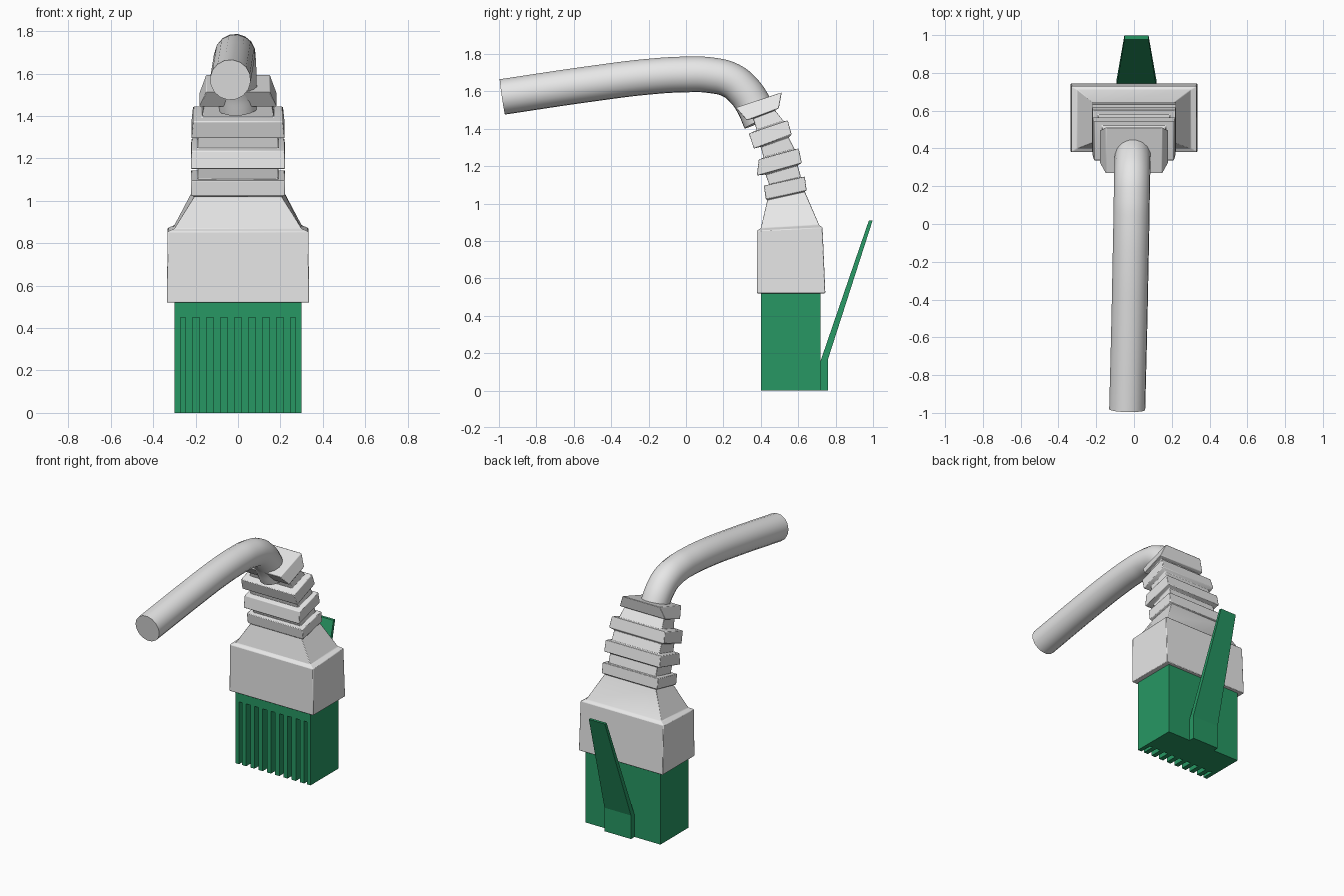
import bpy
import bmesh
import math
from mathutils import Matrix

cube = bpy.data.objects.get("Cube")
if cube:
    bpy.data.objects.remove(cube, do_unlink=True)


def material(name, colour):
    mat = bpy.data.materials.new(name)
    mat.use_nodes = True
    mat.diffuse_color = (*colour, 1)
    mat.node_tree.nodes["Principled BSDF"].inputs["Base Color"].default_value = (*colour, 1)
    return mat


green = material("green plastic", (0.02, 0.31, 0.125))
grey = material("light grey rubber", (0.8, 0.8, 0.8))


def finish(name, bm, mat):
    bmesh.ops.recalc_face_normals(bm, faces=bm.faces)
    mesh = bpy.data.meshes.new(name)
    bm.to_mesh(mesh)
    bm.free()
    mesh.materials.append(mat)
    obj = bpy.data.objects.new(name, mesh)
    bpy.context.collection.objects.link(obj)
    return obj


def add_box(bm, low, high):
    size = [b - a for a, b in zip(low, high)]
    centre = [(a + b) / 2 for a, b in zip(low, high)]
    bmesh.ops.create_cube(bm, size=1, matrix=Matrix.Translation(centre) @ Matrix.Diagonal((*size, 1)))


def loft(bm, loops):
    rings = [[bm.verts.new(p) for p in loop] for loop in loops]
    for a, b in zip(rings, rings[1:]):
        for i in range(len(a)):
            j = (i + 1) % len(a)
            bm.faces.new((a[i], a[j], b[j], b[i]))
    bm.faces.new(rings[0][::-1])
    bm.faces.new(rings[-1])


def activate(obj):
    bpy.ops.object.select_all(action="DESELECT")
    obj.select_set(True)
    bpy.context.view_layer.objects.active = obj


def smooth(obj):
    activate(obj)
    bpy.ops.object.shade_smooth_by_angle(angle=math.radians(35))


# Plug body with contact slots cut into its front; the outer two are narrower
bm = bmesh.new()
add_box(bm, (-0.3, 0.4, 0), (0.3, 0.72, 0.54))
body = finish("plug_body", bm, green)

bm = bmesh.new()
for i in range(-4, 5):
    x = i * 0.0662
    left = x - 0.0165 if i > -4 else x - 0.006
    right = x + 0.0165 if i < 4 else x + 0.006
    add_box(bm, (left, 0.3, -0.1), (right, 0.49, 0.45))
cutter = finish("slot_cutter", bm, green)
cutter.hide_render = True

cut = body.modifiers.new("slots", "BOOLEAN")
cut.object = cutter
cut.operation = "DIFFERENCE"
cut.solver = "EXACT"
activate(body)
bpy.ops.object.modifier_apply(modifier=cut.name)
bpy.data.objects.remove(cutter, do_unlink=True)

# Springy latch: upright foot, then a tapering arm leaning backward
# Each section is inner y, inner z, outer y, outer z, half width
latch_sections = [
    (0.72, 0, 0.76, 0, 0.106),
    (0.72, 0.16, 0.76, 0.17, 0.106),
    (0.978, 0.91, 0.998, 0.91, 0.064),
]


def section_loop(section, x=0):
    y1, z1, y2, z2, w = section
    return [(x - w, y1, z1), (x + w, y1, z1), (x + w, y2, z2), (x - w, y2, z2)]


bm = bmesh.new()
loft(bm, [section_loop(s, 0.013) for s in latch_sections])
finish("latch", bm, green)

# Strain relief boot: block, shoulder, then tilted ribs with grooves between
# Each section is front y, front z, back y, back z, half width
boot_sections = [
    (0.38, 0.52, 0.745, 0.52, 0.335),
    (0.38, 0.855, 0.73, 0.872, 0.332),
    (0.4, 0.868, 0.712, 0.885, 0.3),
    (0.435, 1.02, 0.635, 1.065, 0.205),
    (0.427, 1.022, 0.645, 1.07, 0.222),
    (0.416, 1.096, 0.635, 1.144, 0.222),
    (0.445, 1.1, 0.615, 1.14, 0.19),
    (0.425, 1.155, 0.597, 1.205, 0.19),
    (0.379, 1.15, 0.619, 1.217, 0.222),
    (0.389, 1.235, 0.603, 1.294, 0.22),
    (0.415, 1.245, 0.58, 1.29, 0.19),
    (0.4, 1.303, 0.55, 1.353, 0.19),
    (0.363, 1.294, 0.565, 1.37, 0.22),
    (0.336, 1.374, 0.544, 1.444, 0.212),
    (0.379, 1.392, 0.523, 1.44, 0.17),
    (0.357, 1.455, 0.475, 1.5, 0.16),
    (0.325, 1.444, 0.496, 1.508, 0.182),
    (0.267, 1.513, 0.512, 1.594, 0.15),
]
bm = bmesh.new()
loft(bm, [section_loop(s) for s in boot_sections])
boot = finish("strain_relief_boot", bm, grey)
bevel = boot.modifiers.new("soft edges", "BEVEL")
bevel.width = 0.006
bevel.segments = 2
bevel.limit_method = "ANGLE"
bevel.angle_limit = math.radians(25)
smooth(boot)

# Cable rising out of the boot and bending forward
path = [
    (0, 0.4, 1.44), (-0.006, 0.36, 1.53), (-0.008, 0.31, 1.602), (-0.01, 0.24, 1.658),
    (-0.012, 0.13, 1.686), (-0.014, 0, 1.69), (-0.018, -0.2, 1.678),
    (-0.024, -0.5, 1.641), (-0.036, -0.982, 1.57),
]
curve = bpy.data.curves.new("cable", "CURVE")
curve.dimensions = "3D"
curve.bevel_depth = 0.096
curve.bevel_resolution = 6
curve.resolution_u = 6
curve.use_fill_caps = True
spline = curve.splines.new("BEZIER")
spline.bezier_points.add(len(path) - 1)
for point, co in zip(spline.bezier_points, path):
    point.co = co
    point.handle_left_type = point.handle_right_type = "AUTO"
curve.materials.append(grey)
cable = bpy.data.objects.new("cable", curve)
bpy.context.collection.objects.link(cable)
activate(cable)
bpy.ops.object.convert(target="MESH")
smooth(bpy.context.view_layer.objects.active)
